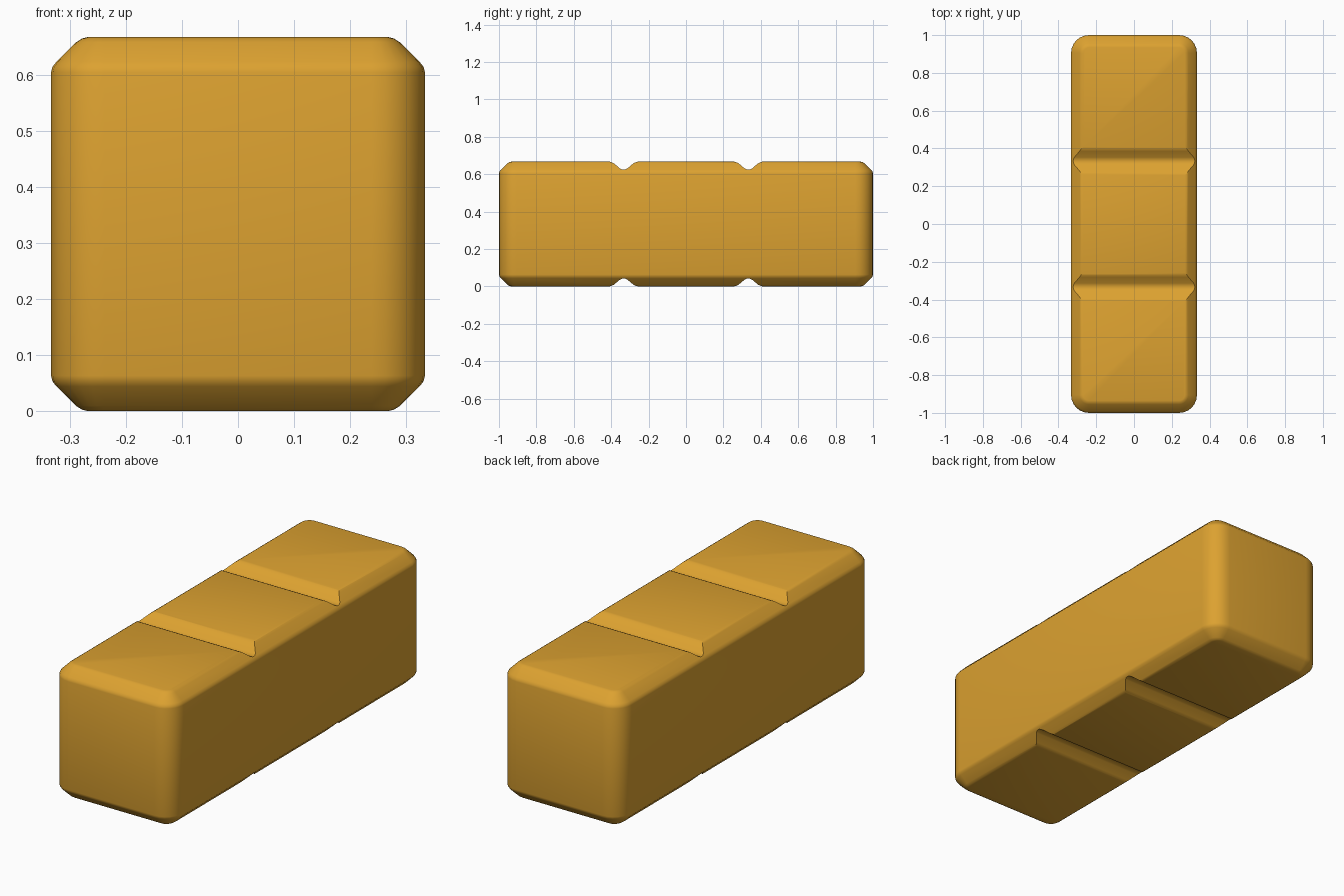
import bpy, bmesh, math

if "Cube" in bpy.data.objects:
    bpy.data.objects.remove(bpy.data.objects["Cube"])

HX, HY, H = 1 / 3, 1.0, 2 / 3

mat = bpy.data.materials.new("golden orange")
mat.diffuse_color = (0.72, 0.36, 0.03, 1)
mat.use_nodes = True
mat.node_tree.nodes["Principled BSDF"].inputs["Base Color"].default_value = mat.diffuse_color


def make_object(name, bm):
    bmesh.ops.recalc_face_normals(bm, faces=bm.faces)
    mesh = bpy.data.meshes.new(name)
    bm.to_mesh(mesh)
    bm.free()
    mesh.materials.append(mat)
    ob = bpy.data.objects.new(name, mesh)
    bpy.context.collection.objects.link(ob)
    return ob


def loft(rings):
    """Skin a list of equal-length point rings and cap both ends."""
    bm = bmesh.new()
    vs = [[bm.verts.new(p) for p in ring] for ring in rings]
    n = len(vs[0])
    for a, b in zip(vs, vs[1:]):
        for i in range(n):
            j = (i + 1) % n
            bm.faces.new((a[i], a[j], b[j], b[i]))
    bm.faces.new(vs[0][::-1])
    bm.faces.new(vs[-1])
    return bm


def rounded_rect(inset, z, radius=0.095, steps=6):
    r = radius - inset
    pts = []
    for k, (sx, sy) in enumerate(((1, 1), (-1, 1), (-1, -1), (1, -1))):
        for i in range(steps + 1):
            a = math.radians(90 * (k + i / steps))
            pts.append((sx * (HX - radius) + r * math.cos(a),
                        sy * (HY - radius) + r * math.sin(a), z))
    return pts


# Bar body: softly chamfered top and bottom rims
edge = [(0.065, 0.0), (0.055, 0.0025), (0.045, 0.009), (0.0095, 0.044),
        (0.0025, 0.053), (0.0, 0.063)]
rings = [rounded_rect(i, z) for i, z in edge]
rings += [rounded_rect(i, H - z) for i, z in reversed(edge)]
bar = make_object("segmented_bar", loft(rings))

# V grooves across the top and bottom, dividing the bar in three
half = [(0.085, -0.003), (0.065, 0.003), (0.052, 0.009), (0.02, 0.036),
        (0.009, 0.041)]
groove = ([(0.085, -0.06)] + half + [(0, 0.042)]
          + [(-y, d) for y, d in reversed(half)] + [(-0.085, -0.06)])
cutters = []
for yc in (-1 / 3, 1 / 3):
    for top in (False, True):
        rings = [[(x, yc + y, H - d if top else d) for y, d in groove]
                 for x in (-0.5, 0.5)]
        cut = make_object("groove_cutter", loft(rings))
        cut.hide_render = True
        cutters.append(cut)
        mod = bar.modifiers.new("groove", 'BOOLEAN')
        mod.object = cut
        mod.operation = 'DIFFERENCE'
        mod.solver = 'EXACT'

# Apply the cuts, remove cutters and smooth the rounded edges
bpy.context.view_layer.objects.active = bar
bar.select_set(True)
for mod in list(bar.modifiers):
    bpy.ops.object.modifier_apply(modifier=mod.name)
for cut in cutters:
    bpy.data.objects.remove(cut)
bpy.ops.object.shade_smooth_by_angle(angle=math.radians(32))
